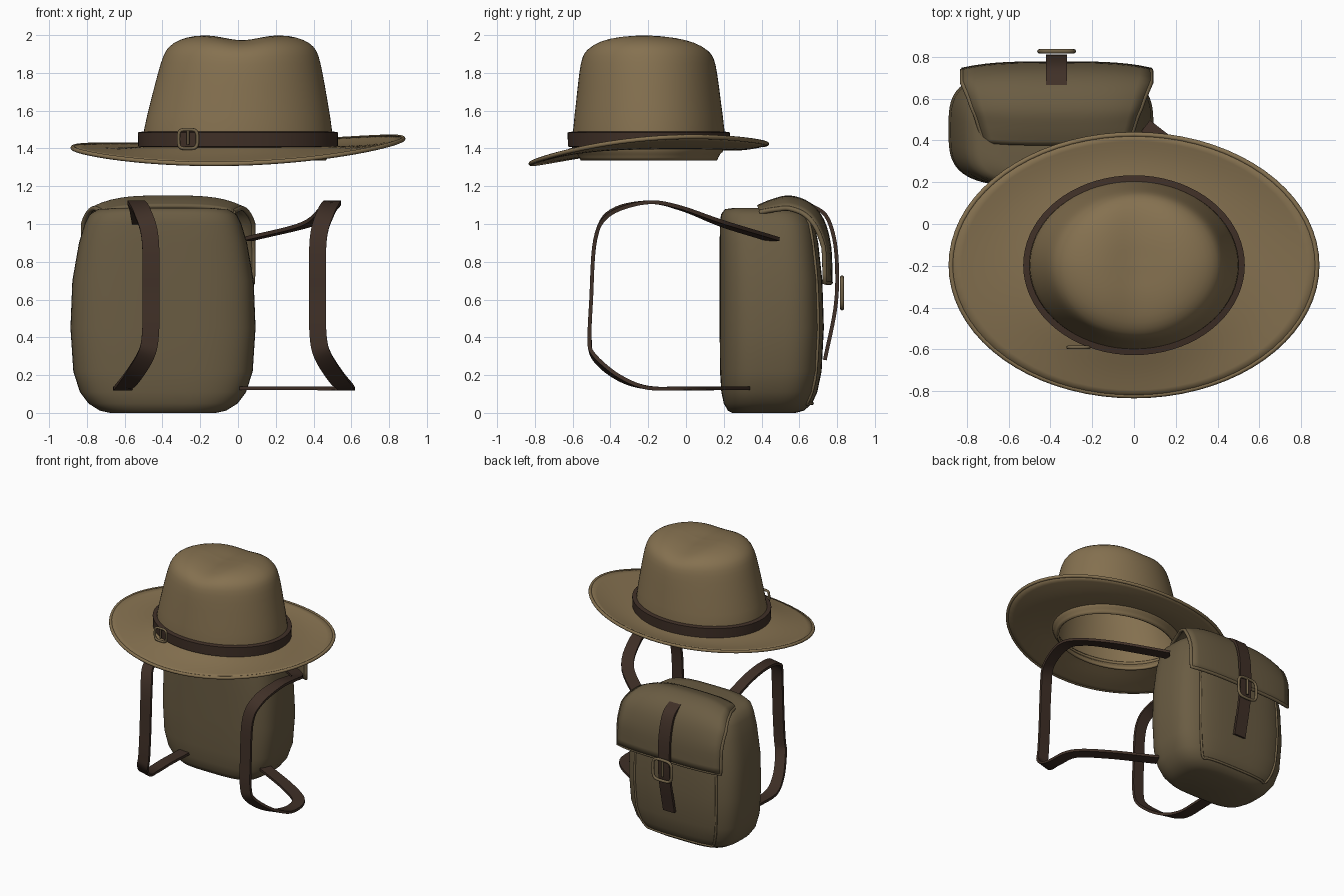
import bpy, bmesh
from math import sin, cos, pi, exp, copysign
from mathutils import Vector, geometry

if "Cube" in bpy.data.objects:
    bpy.data.objects.remove(bpy.data.objects["Cube"])


def material(name, rgb):
    m = bpy.data.materials.new(name)
    m.diffuse_color = (*rgb, 1)
    m.use_nodes = True
    m.node_tree.nodes["Principled BSDF"].inputs["Base Color"].default_value = m.diffuse_color
    return m


FELT = material("felt", (.235, .165, .08))
CANVAS = material("canvas", (.145, .108, .056))
LEATHER = material("leather", (.05, .029, .02))
METAL = material("trim", (.17, .125, .065))


def grid_object(name, rows, mat, wrap=True, cap_start=False, cap_end=False, solid=0, offset=-1, angle=1.0):
    """Skin rows of points into a surface, optionally closed, capped and thickened."""
    bm = bmesh.new()
    vr = [[bm.verts.new(p) for p in r] for r in rows]
    n = len(rows[0])
    for a, b in zip(vr, vr[1:]):
        for i in range(n if wrap else n - 1):
            j = (i + 1) % n
            bm.faces.new((a[i], a[j], b[j], b[i]))
    if cap_start:
        bm.faces.new(vr[0][::-1])
    if cap_end:
        bm.faces.new(vr[-1])
    if cap_start or cap_end:
        bmesh.ops.recalc_face_normals(bm, faces=bm.faces)
    me = bpy.data.meshes.new(name)
    bm.to_mesh(me)
    bm.free()
    me.materials.append(mat)
    ob = bpy.data.objects.new(name, me)
    bpy.context.collection.objects.link(ob)
    if solid:
        s = ob.modifiers.new("thickness", 'SOLIDIFY')
        s.thickness, s.offset = solid, offset
    bpy.context.view_layer.objects.active = ob
    ob.select_set(True)
    bpy.ops.object.shade_smooth_by_angle(angle=angle)
    ob.select_set(False)
    return ob


def smooth(pts, k=6):
    """Catmull-Rom style resampling of a path of any dimension."""
    P = [Vector((*p, 0) if len(p) == 2 else p) for p in pts]
    out = []
    for i in range(len(P) - 1):
        a, b = P[i], P[i + 1]
        ta = (b - P[i - 1]) / 6 if i else (b - a) / 3
        tb = (P[i + 2] - a) / 6 if i + 2 < len(P) else (b - a) / 3
        out += geometry.interpolate_bezier(a, a + ta, b - tb, b, k + 1)[:-1]
    return out + [P[-1]]


def tube(name, pts, r, mat, closed=False):
    cu = bpy.data.curves.new(name, 'CURVE')
    cu.dimensions = '3D'
    cu.bevel_depth, cu.bevel_resolution, cu.use_fill_caps = r, 2, True
    sp = cu.splines.new('POLY')
    sp.points.add(len(pts) - 1)
    for q, p in zip(sp.points, pts):
        q.co = (*p, 1)
    sp.use_cyclic_u = closed
    cu.materials.append(mat)
    ob = bpy.data.objects.new(name, cu)
    bpy.context.collection.objects.link(ob)


def ribbon(name, pts, ref, width, thick=.02):
    """Flat strap along a path; ref(p) points out of its broad face."""
    path, rows = smooth(pts), []
    for i, p in enumerate(path):
        t = (path[min(i + 1, len(path) - 1)] - path[max(i - 1, 0)]).normalized()
        w = t.cross(Vector(ref(p))).normalized()
        n = w.cross(t) * thick / 2
        w = w * width / 2
        rows.append([p + w + n, p - w + n, p - w - n, p + w - n])
    grid_object(name, rows, LEATHER, cap_start=True, cap_end=True, angle=.7)


def buckle(name, c, s, r):
    """Rounded square frame with a centre prong."""
    ring = []
    for i in range(24):
        a = 2 * pi * i / 24
        ring.append((c[0] + s * copysign(abs(cos(a)) ** .5, cos(a)), c[1],
                     c[2] + s * copysign(abs(sin(a)) ** .5, sin(a))))
    tube(name + "_frame", ring, r, METAL, True)
    tube(name + "_prong", [(c[0], c[1], c[2] - s * .6), (c[0], c[1], c[2] + s)], r * .8, METAL)


# ---- Hat ----
N = 72
ANG = [2 * pi * i / N for i in range(N)]
HY = -.197


def rim_z(a):
    return 1.40 + .024 * cos(a) + .052 * sin(a) + .028 * cos(2 * a)


# brim: saddle-shaped disc with a slightly lifted edge
rows = []
for k in range(9):
    t = k / 8
    rows.append([(cos(a) * (.475 + .40 * t), HY + sin(a) * (.375 + .25 * t),
                  1.405 * (1 - t ** 1.3) + rim_z(a) * t ** 1.3 - .012 * sin(pi * t)) for a in ANG])
grid_object("hat_brim", rows, FELT, solid=.018, offset=0)
tube("hat_brim_edge", [(cos(a) * .875, HY + sin(a) * .625, rim_z(a)) for a in ANG], .012, FELT, True)

# crown: tapered open shell with a creased top
prof = [(1.335, .465, .36), (1.37, .485, .378), (1.40, .50, .40), (1.50, .497, .40), (1.65, .468, .383),
        (1.8, .435, .365), (1.89, .41, .348), (1.94, .38, .32), (1.975, .325, .27),
        (1.995, .25, .20), (2.003, .16, .13), (2.003, .07, .055), (2.003, .01, .008)]
rows = []
for z, rx, ry in smooth(prof, 2):
    h = max(0, min(1, (z - 1.5) / .5))
    ring = []
    for a in ANG:
        x, y = rx * cos(a), ry * sin(a)
        dz = -h ** 4 * (.03 * exp(-(x / .13) ** 2) + .04 * max(0, y))
        ring.append((x + .02 * h, y + HY - .005 * h, z + dz))
    rows.append(ring)
grid_object("hat_crown", rows, FELT, cap_end=True, solid=.016)

# hat band and its buckle
loop = [(.50, 1.405), (.528, 1.41), (.53, 1.485), (.50, 1.49), (.50, 1.405)]
grid_object("hat_band", [[(r * cos(a), HY + (r - .10) * sin(a), z) for a in ANG] for r, z in loop],
            LEATHER, angle=.7)
buckle("hat_buckle", (-.265, -.59, 1.45), .05, .009)

# ---- Backpack ----
BX = -.397
# body profile: z, half width, front y, back y
body = [(0, .28, .245, .58), (.012, .335, .222, .625), (.05, .395, .20, .668), (.11, .44, .187, .695),
        (.22, .475, .18, .718), (.45, .49, .178, .73), (.7, .48, .178, .722), (.9, .445, .178, .70),
        (1.0, .415, .18, .68), (1.05, .39, .185, .65), (1.078, .345, .205, .60), (1.085, .25, .25, .52)]


def body_point(st, a, grow=1.0):
    z, hx, y0, y1 = st
    f = lambda v: copysign(abs(v) ** .58, v)
    return Vector((BX + hx * grow * f(cos(a)), (y0 + y1) / 2 + (y1 - y0) / 2 * grow * f(sin(a)), z))


grid_object("backpack_body", [[body_point(s, a) for a in ANG] for s in body], CANVAS,
            cap_start=True, cap_end=True)

# piping along the rear seam, down one side and up the other
A0 = .95
right = [body_point(s, A0) for s in body[10:2:-1]]
bottom = [body_point(body[2], A0 + (pi - 2 * A0) * i / 10) for i in range(11)]
left = [body_point(s, pi - A0) for s in body[3:11]]
tube("backpack_piping", smooth(right + bottom + left, 3), .009, METAL)

# flap: follows a path over the top, arched across its width
path = smooth([(.38, 1.09), (.46, 1.122), (.55, 1.14), (.65, 1.105), (.72, 1.02), (.758, .88), (.765, .69)], 4)
FX, rows = -.37, []
for i, p in enumerate(path):
    u = i / (len(path) - 1)
    t = (path[min(i + 1, len(path) - 1)] - path[max(i - 1, 0)]).normalized()
    nrm = Vector((-t.y, t.x))
    half = .345 + .105 * min(1, u * 1.5)
    row = []
    for j in range(17):
        v = j / 8 - 1
        d = (.03 + .03 * sin(pi * min(1, u * 1.2))) * abs(v) ** 3.5
        row.append((FX + half * v, p.x - nrm.x * d, p.y - nrm.y * d))
    rows.append(row)
grid_object("backpack_flap", rows, CANVAS, wrap=False, solid=.022, offset=0)
tube("flap_piping", [r[0] for r in rows] + rows[-1][1:-1] + [r[-1] for r in rows[::-1]], .013, METAL)

# closing strap and buckle
ribbon("closing_strap", [(FX, .66, 1.10), (FX, .74, 1.045), (FX, .785, .92), (FX, .80, .75),
                         (FX, .79, .55), (FX, .735, .28)], lambda p: (0, 1, .4), .10)
buckle("closing_buckle", (FX, .826, .635), .082, .011)

# shoulder straps: shared middle part, mirrored, with different ends
middle = [(.50, -.2, 1.115), (.465, -.40, 1.06), (.425, -.48, .92), (.42, -.502, .6), (.425, -.51, .4),
          (.45, -.49, .3), (.52, -.36, .19), (.57, -.2, .133)]
ends = {
    "right": ([(.05, .46, .92), (.37, .2, 1.0), (.48, -.03, 1.085)],
              [(.545, -.02, .13), (.35, .13, .13), (.03, .3, .13)]),
    "left": ([(.47, .26, .98), (.48, .12, 1.03), (.49, -.03, 1.085)],
             [(.575, 0, .13), (.56, .25, .13)])}
for side, (head, tail) in ends.items():
    pts = head + middle + tail
    if side == "left":
        pts = [(-x - .04, y, z) for x, y, z in pts]
    ribbon("shoulder_strap_" + side, pts, lambda p: (0, 4 * min(0, p.y + .2), p.z - .6), .09)
